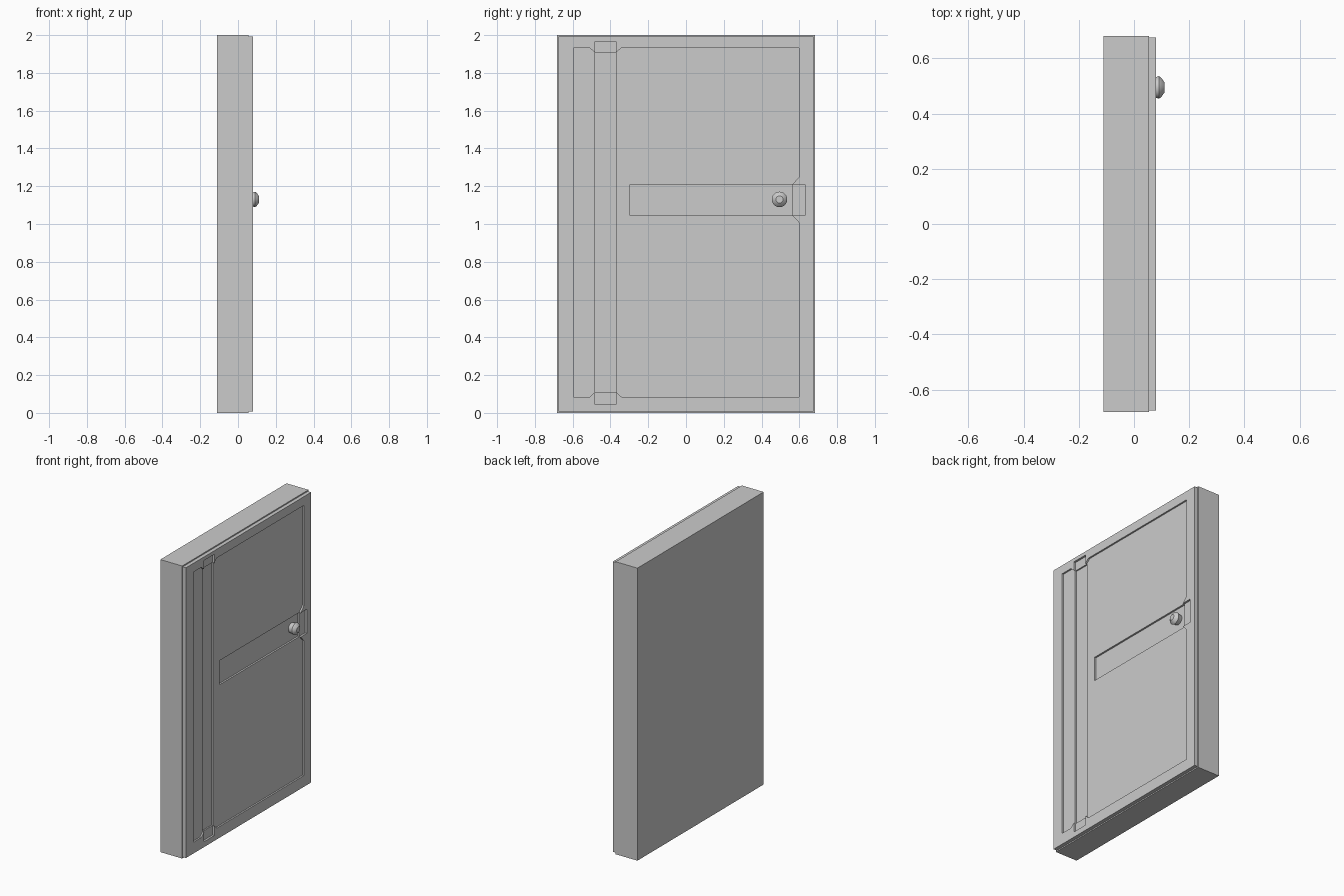
import bpy, bmesh, math

if "Cube" in bpy.data.objects:
    bpy.data.objects.remove(bpy.data.objects["Cube"])

FRONT = 0.08      # outer face of the front plate
PANEL = 0.069     # recessed panel floor
CHANNEL = 0.057   # floor of the bar channels
SOCKET = 0.066    # floor of the sockets in the frame


def prism(name, outline, x0, x1):
    """Extrude a (y, z) outline along x."""
    bm = bmesh.new()
    face = bm.faces.new([bm.verts.new((x0, y, z)) for y, z in outline])
    ext = bmesh.ops.extrude_face_region(bm, geom=[face])
    verts = [v for v in ext["geom"] if isinstance(v, bmesh.types.BMVert)]
    bmesh.ops.translate(bm, verts=verts, vec=(x1 - x0, 0, 0))
    bmesh.ops.recalc_face_normals(bm, faces=bm.faces)
    mesh = bpy.data.meshes.new(name)
    bm.to_mesh(mesh)
    bm.free()
    obj = bpy.data.objects.new(name, mesh)
    bpy.context.collection.objects.link(obj)
    return obj


def rect(y0, y1, z0, z1):
    return [(y0, z0), (y1, z0), (y1, z1), (y0, z1)]


def carve(target, outline, floor):
    """Cut an outline into the plate down to the given floor."""
    cutter = prism("cutter", outline, floor, FRONT + 0.05)
    cutter.hide_render = True
    mod = target.modifiers.new("carve", "BOOLEAN")
    mod.operation = "DIFFERENCE"
    mod.solver = "EXACT"
    mod.object = cutter
    bpy.context.view_layer.objects.active = target
    bpy.ops.object.modifier_apply(modifier=mod.name)
    bpy.data.objects.remove(cutter, do_unlink=True)


# Thick slab behind, slightly smaller plate in front
prism("door_slab", rect(-0.682, 0.682, 0, 2), -0.11, 0.055)
plate = prism("door_front_plate", rect(-0.676, 0.676, 0.008, 1.992), 0.04, FRONT)

# Recessed panel, with frame tabs surrounding each channel end
panel = [(-0.595, 0.085), (-0.51, 0.085), (-0.482, 0.11), (-0.37, 0.11), (-0.342, 0.085),
         (0.598, 0.085), (0.598, 1.008), (0.563, 1.045), (0.563, 1.21), (0.598, 1.247),
         (0.598, 1.932), (-0.342, 1.932), (-0.37, 1.908), (-0.482, 1.908),
         (-0.51, 1.932), (-0.595, 1.932)]
carve(plate, panel, PANEL)

# Vertical and horizontal channels
carve(plate, rect(-0.482, -0.37, 0.11, 1.908), CHANNEL)
carve(plate, rect(-0.297, 0.563, 1.045, 1.21), CHANNEL)

# Sockets where the channels run into the frame
for outline in (rect(-0.482, -0.37, 0.045, 0.15), rect(-0.482, -0.37, 1.87, 1.967),
                rect(0.52, 0.63, 1.045, 1.21)):
    carve(plate, outline, SOCKET)

# Round knob, lathed about the x axis
profile = [(0.052, 0.032), (0.078, 0.037), (0.09, 0.041), (0.098, 0.036), (0.11, 0.019)]
sides = 24
bm = bmesh.new()
rings = []
for x, r in profile:
    rings.append([bm.verts.new((x, 0.495 + r * math.cos(2 * math.pi * i / sides),
                                1.13 + r * math.sin(2 * math.pi * i / sides)))
                  for i in range(sides)])
for a, b in zip(rings, rings[1:]):
    for i in range(sides):
        j = (i + 1) % sides
        bm.faces.new((a[i], a[j], b[j], b[i]))
bm.faces.new(rings[0])
bm.faces.new(rings[-1])
bmesh.ops.recalc_face_normals(bm, faces=bm.faces)
mesh = bpy.data.meshes.new("knob")
bm.to_mesh(mesh)
bm.free()
knob = bpy.data.objects.new("knob", mesh)
bpy.context.collection.objects.link(knob)
bpy.ops.object.select_all(action="DESELECT")
knob.select_set(True)
bpy.context.view_layer.objects.active = knob
bpy.ops.object.shade_smooth_by_angle(angle=math.radians(30))
